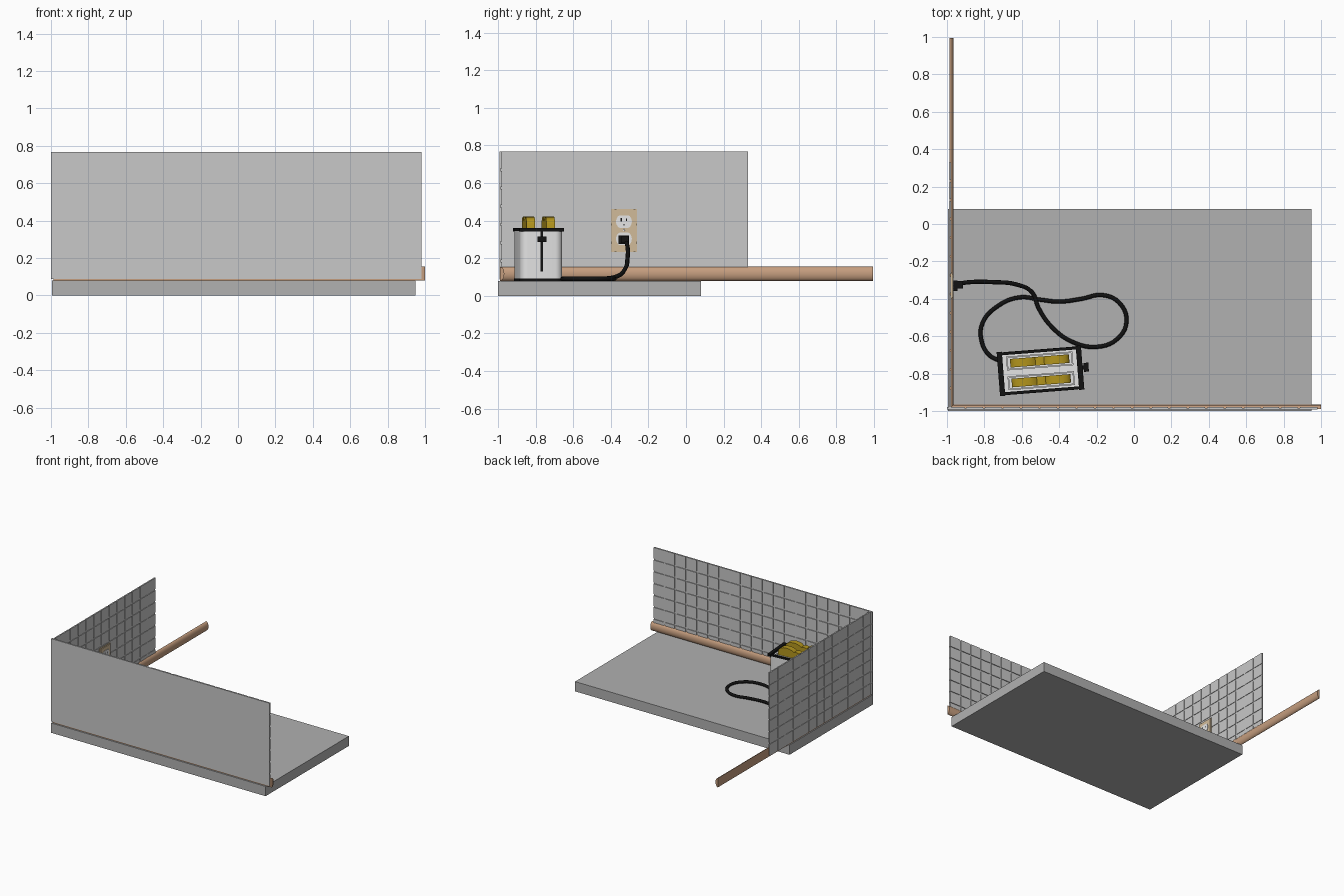
import bpy, bmesh, math
from mathutils import Matrix, Vector

if "Cube" in bpy.data.objects:
    bpy.data.objects.remove(bpy.data.objects["Cube"])

def mat(name, rgb):
    m = bpy.data.materials.new(name)
    m.diffuse_color = (*rgb, 1)
    m.use_nodes = True
    m.node_tree.nodes["Principled BSDF"].inputs["Base Color"].default_value = m.diffuse_color
    return m

TILE = mat("tile_grey", (0.58, 0.58, 0.58))
STONE = mat("counter_grey", (0.44, 0.44, 0.44))
WOOD = mat("trim_tan", (0.56, 0.34, 0.21))
WHITE = mat("enamel_white", (0.78, 0.78, 0.78))
BLACK = mat("plastic_black", (0.006, 0.006, 0.006))
TOAST = mat("toast_gold", (0.45, 0.30, 0.012))
BEIGE = mat("plate_beige", (0.64, 0.50, 0.32))

def finish(name, bm, material, matrix=None, smooth=False):
    bmesh.ops.recalc_face_normals(bm, faces=bm.faces)
    me = bpy.data.meshes.new(name)
    bm.to_mesh(me)
    bm.free()
    me.materials.append(material)
    ob = bpy.data.objects.new(name, me)
    bpy.context.collection.objects.link(ob)
    if matrix:
        ob.matrix_world = matrix
    if smooth:
        bpy.ops.object.select_all(action='DESELECT')
        ob.select_set(True)
        bpy.context.view_layer.objects.active = ob
        bpy.ops.object.shade_smooth_by_angle(angle=math.radians(35))
    return ob

def add_box(bm, lo, hi):
    c = [(a + b) / 2 for a, b in zip(lo, hi)]
    s = [b - a for a, b in zip(lo, hi)]
    bmesh.ops.create_cube(bm, size=1, matrix=Matrix.Translation(c) @ Matrix.Diagonal((*s, 1)))

def boxes(name, spans, material, matrix=None):
    bm = bmesh.new()
    for lo, hi in spans:
        add_box(bm, lo, hi)
    return finish(name, bm, material, matrix)

def prism(name, outline, direction, material, matrix=None, smooth=True):
    bm = bmesh.new()
    face = bm.faces.new([bm.verts.new(p) for p in outline])
    ext = bmesh.ops.extrude_face_region(bm, geom=[face], use_keep_orig=True)
    vs = [v for v in ext['geom'] if isinstance(v, bmesh.types.BMVert)]
    bmesh.ops.translate(bm, verts=vs, vec=Vector(direction))
    return finish(name, bm, material, matrix, smooth)

def rounded_rect(hx, hy, r, n=6):
    pts = []
    for q, (sx, sy) in enumerate([(1, 1), (-1, 1), (-1, -1), (1, -1)]):
        for i in range(n + 1):
            a = math.pi / 2 * (q + i / n)
            pts.append((sx * (hx - r) + r * math.cos(a), sy * (hy - r) + r * math.sin(a)))
    return pts

# Counter slab
boxes("counter", [((-0.995, -1.0, 0), (0.95, 0.08, 0.08))], STONE)

# Tiled walls: thin core with raised tiles separated by grout grooves
def tiles(u0, u1, cols, z0, z1, rows, gap=0.012):
    du, dz = (u1 - u0) / cols, (z1 - z0) / rows
    for c in range(cols):
        for r in range(rows):
            yield (u0 + c * du + (gap / 2 if c else 0), u0 + (c + 1) * du - (gap / 2 if c < cols - 1 else 0),
                   z0 + r * dz + (gap / 2 if r else 0), z0 + (r + 1) * dz - (gap / 2 if r < rows - 1 else 0))

Z0, Z1 = 0.088, 0.767
boxes("front_wall_core", [((-1.0, -0.992, Z0), (0.98, -0.985, Z1))], TILE)
boxes("front_wall_tiles", [((a, -0.986, c), (b, -0.979, d))
                           for a, b, c, d in tiles(-1.0, 0.98, 20, Z0, Z1, 7)], TILE)
boxes("left_wall_core", [((-0.987, -0.985, Z0), (-0.983, 0.33, Z1))], TILE)
boxes("left_wall_tiles", [((-0.990, a, c), (-0.979, b, d))
                          for a, b, c, d in tiles(-0.979, 0.33, 13, Z0, Z1, 7)], TILE)

# Half-round wooden trim along both walls
arc = [(0.022 * math.cos(t), 0.1175 + 0.0375 * math.sin(t))
       for t in [-math.pi / 2 + math.pi * i / 12 for i in range(13)]]
prism("left_trim", [(-0.986 + u, -0.985, z) for u, z in arc], (0, 1.98, 0), WOOD)
prism("front_trim", [(-0.985, -0.988 + u, z) for u, z in arc], (1.985, 0, 0), WOOD)

# Wall outlet
bm = bmesh.new()
add_box(bm, (-0.981, -0.40, 0.232), (-0.968, -0.26, 0.463))
bmesh.ops.bevel(bm, geom=[e for e in bm.edges if all(v.co.x > -0.97 for v in e.verts)],
                offset=0.006, segments=2, affect='EDGES')
finish("outlet_plate", bm, BEIGE)
for label, zc in (("upper", 0.395), ("lower", 0.303)):
    ring = [(-0.97, -0.33 + 0.042 * math.cos(a), zc + max(-0.033, min(0.033, 0.042 * math.sin(a))))
            for a in [2 * math.pi * i / 32 for i in range(32)]]
    prism(label + "_socket", ring, (0.005, 0, 0), WHITE, smooth=False)
    slots = [((-0.966, -0.33 + y - 0.003, zc + z - h), (-0.9635, -0.33 + y + 0.003, zc + z + h))
             for y, z, h in ((-0.014, 0.010, 0.009), (0.014, 0.010, 0.007), (0, -0.017, 0.005))]
    boxes(label + "_socket_slots", slots, BLACK)
bm = bmesh.new()
bmesh.ops.create_cone(bm, cap_ends=True, segments=12, radius1=0.006, radius2=0.005, depth=0.004,
                      matrix=Matrix.Translation((-0.967, -0.33, 0.349)) @ Matrix.Rotation(math.pi / 2, 4, 'Y'))
finish("outlet_screw", bm, WHITE)

# Plug
boxes("plug", [((-0.966, -0.358, 0.276), (-0.945, -0.302, 0.322)),
               ((-0.946, -0.345, 0.280), (-0.915, -0.305, 0.316))], BLACK)

# Power cord lying in a loop on the counter
path = [(-0.93, -0.318, 0.285), (-0.88, -0.311, 0.262), (-0.75, -0.311, 0.20), (-0.63, -0.323, 0.145),
        (-0.545, -0.365, 0.104), (-0.51, -0.45, 0.091), (-0.44, -0.55, 0.091), (-0.33, -0.63, 0.091),
        (-0.20, -0.657, 0.091), (-0.09, -0.615, 0.091), (-0.04, -0.52, 0.091), (-0.08, -0.42, 0.091),
        (-0.17, -0.38, 0.091), (-0.28, -0.40, 0.091), (-0.40, -0.415, 0.091), (-0.50, -0.405, 0.091),
        (-0.61, -0.392, 0.091), (-0.73, -0.44, 0.091), (-0.81, -0.53, 0.091), (-0.815, -0.625, 0.091),
        (-0.775, -0.70, 0.093), (-0.71, -0.735, 0.098)]
cu = bpy.data.curves.new("cord", 'CURVE')
cu.dimensions = '3D'
cu.bevel_depth = 0.0115
cu.bevel_resolution = 2
cu.resolution_u = 5
cu.use_fill_caps = True
sp = cu.splines.new('BEZIER')
sp.bezier_points.add(len(path) - 1)
for p, co in zip(sp.bezier_points, path):
    p.co = co
    p.handle_left_type = p.handle_right_type = 'AUTO'
cu.materials.append(BLACK)
bpy.context.collection.objects.link(bpy.data.objects.new("cord", cu))

# Toaster, built around its own centre and turned slightly
T = Matrix.Translation((-0.50, -0.785, 0)) @ Matrix.Rotation(math.radians(4.5), 4, 'Z')
prism("toaster_body", [(x, y, 0.092) for x, y in rounded_rect(0.222, 0.113, 0.04)], (0, 0, 0.253), WHITE, T)
prism("toaster_base", [(x, y, 0.08) for x, y in rounded_rect(0.224, 0.115, 0.04)], (0, 0, 0.013), BLACK, T)
rim = []
for s in (-1, 1):
    xa, xb = sorted((s * 0.198, s * 0.226))
    ya, yb = sorted((s * 0.099, s * 0.114))
    rim += [((xa, -0.118, 0.343), (xb, 0.118, 0.360)), ((-0.2, ya, 0.344), (0.2, yb, 0.358))]
boxes("toaster_rim", rim, BLACK, T)

# Raised frames round the two bread slots, and a middle rib
frames = [((-0.19, -0.009, 0.344), (0.19, 0.009, 0.352))]
for yc in (-0.053, 0.053):
    for s in (-1, 1):
        frames += [((-0.178, yc + s * 0.033 - 0.004, 0.344), (0.178, yc + s * 0.033 + 0.004, 0.354)),
                   ((s * 0.174 - 0.004, yc - 0.033, 0.344), (s * 0.174 + 0.004, yc + 0.033, 0.354))]
boxes("slot_frames", frames, WHITE, T)

# Toast slices: bread outline with two rounded shoulders
for i, yc in enumerate((-0.053, 0.053)):
    top = []
    for s in (1, -1):
        for k in range(9):
            a = math.pi * k / 8
            top.append((s * 0.088 + 0.070 * math.cos(a), 0.385 + 0.036 * math.sin(a)))
    outline = [(-0.158, 0.30), (0.158, 0.30)] + top[:8] + [(0.0, 0.405)] + top[10:]
    prism("toast_%d" % (i + 1), [(x, yc - 0.023, z) for x, z in outline], (0, 0.046, 0), TOAST, T)

# Lever track and knob on the end
boxes("lever_track", [((0.218, -0.007, 0.13), (0.2255, 0.007, 0.345))], BLACK, T)
boxes("lever_knob", [((0.22, -0.01, 0.292), (0.235, 0.01, 0.312)),
                     ((0.232, -0.024, 0.285), (0.258, 0.024, 0.315))], BLACK, T)
